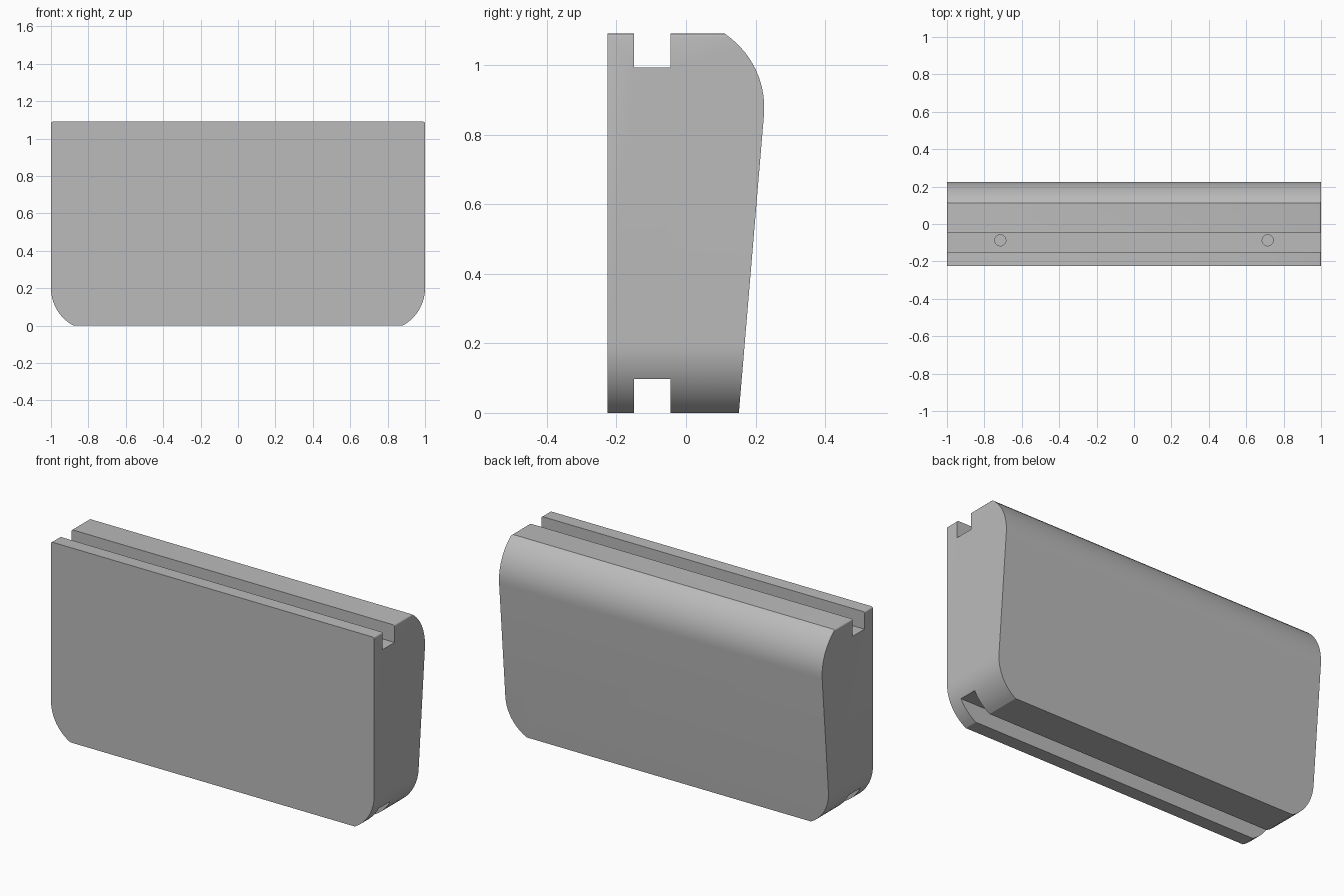
import bpy, bmesh
from math import sin, cos, radians
from mathutils import Vector

if "Cube" in bpy.data.objects:
    bpy.data.objects.remove(bpy.data.objects["Cube"])

grey = bpy.data.materials.new("plain grey")
grey.use_nodes = True
colour = (0.5, 0.5, 0.5, 1)
grey.diffuse_color = colour
grey.node_tree.nodes["Principled BSDF"].inputs["Base Color"].default_value = colour


def arc(cx, cz, r, start, end, steps):
    angles = [radians(start + (end - start) * i / steps) for i in range(steps + 1)]
    return [(cx + r * cos(a), cz + r * sin(a)) for a in angles]


def prism(name, points, start, sweep):
    """Extrude a closed outline of 3D points along a vector."""
    bm = bmesh.new()
    face = bm.faces.new([bm.verts.new(Vector(p) + Vector(start)) for p in points])
    out = bmesh.ops.extrude_face_region(bm, geom=[face])
    bmesh.ops.translate(bm, vec=sweep, verts=[v for v in out["geom"] if isinstance(v, bmesh.types.BMVert)])
    bmesh.ops.recalc_face_normals(bm, faces=bm.faces)
    mesh = bpy.data.meshes.new(name)
    bm.to_mesh(mesh)
    bm.free()
    mesh.materials.append(grey)
    obj = bpy.data.objects.new(name, mesh)
    bpy.context.collection.objects.link(obj)
    return obj


def cut(body, tool, operation):
    mod = body.modifiers.new(tool.name, "BOOLEAN")
    mod.operation, mod.solver, mod.object = operation, "EXACT", tool
    tool.hide_render = True
    bpy.ops.object.modifier_apply(modifier=mod.name)
    bpy.data.objects.remove(tool)


TOP = 1.09
G0, G1, DEPTH = -0.149, -0.045, 0.097   # groove sides and depth

# Side profile: flat front, grooves above and below, sloped rounded back
side = [(-0.225, 0), (G0, 0), (G0, DEPTH), (G1, DEPTH), (G1, 0), (0.152, 0)]
side += arc(-0.029, 0.878, 0.254, -4.6, 56.5, 10)
side[-1] = (0.112, TOP)
side += [(G1, TOP), (G1, TOP - DEPTH), (G0, TOP - DEPTH), (G0, TOP), (-0.225, TOP)]
body = prism("block_body", [(0, y, z) for y, z in side], (-1.1, 0, 0), (2.2, 0, 0))
bpy.context.view_layer.objects.active = body
body.select_set(True)

# Front outline: rounded lower corners, slightly eased upper corners
half = arc(0.773, 0.2, 0.227, -61.8, 0, 10) + arc(0.99, TOP - 0.01, 0.01, 0, 90, 3)
outline = half + [(-x, z) for x, z in reversed(half)]
cut(body, prism("outline_cutter", [(x, 0, z) for x, z in outline], (0, -0.5, 0), (0, 1, 0)), "INTERSECT")

# Blind round holes in the floor of the upper groove
for x in (-0.715, 0.715):
    ring = arc(x, -0.087, 0.03, 0, 345, 23)
    cut(body, prism("hole_cutter", [(px, py, 0.85) for px, py in ring], (0, 0, 0), (0, 0, 0.2)), "DIFFERENCE")

bpy.ops.object.shade_smooth_by_angle(angle=radians(24))
